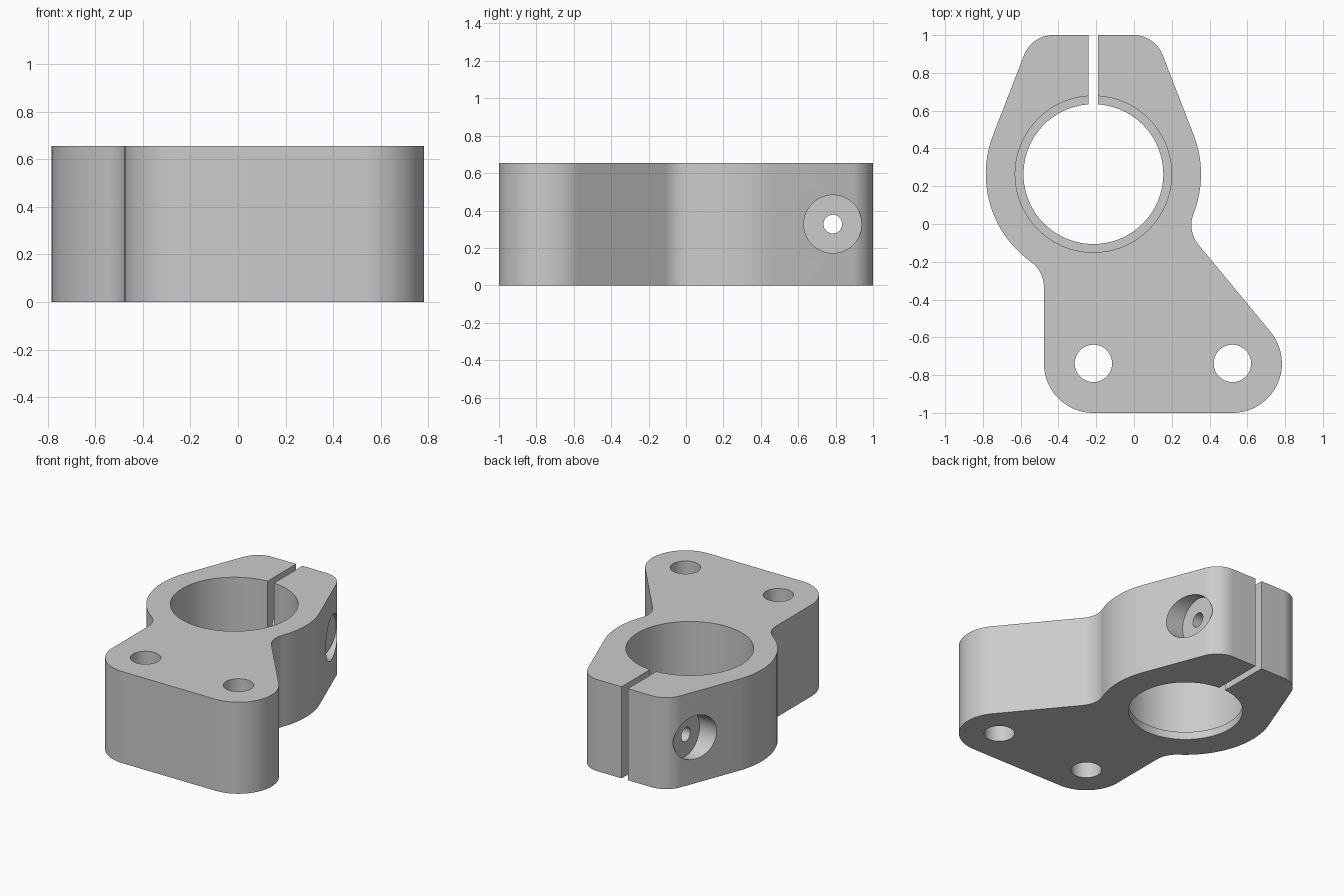
import bpy, bmesh, math
from mathutils import Vector, Matrix

cube = bpy.data.objects.get("Cube")
if cube:
    bpy.data.objects.remove(cube, do_unlink=True)

HEIGHT = 0.655
CX, CY = -0.215, 0.264          # bore axis
RING, FILLET, LOBE = 0.57, 0.165, 0.262
FOOT_Y = LOBE - 1
FOOT_X = (CX, 0.521)            # mounting hole positions
BOLT_Y, BOLT_Z = 0.785, HEIGHT / 2

grey = bpy.data.materials.new("plain grey")
grey.use_nodes = True
grey.diffuse_color = (0.6, 0.6, 0.6, 1)
grey.node_tree.nodes["Principled BSDF"].inputs["Base Color"].default_value = (0.6, 0.6, 0.6, 1)


def tangent_outline(circles, step=math.radians(4)):
    """Closed outline round circles (x, y, r); a negative r is a hollow fillet."""
    def normal(a, b):
        d = Vector(b[:2]) - Vector(a[:2])
        ratio = max(-1, min(1, (a[2] - b[2]) / d.length))
        return math.atan2(d.y, d.x) - math.acos(ratio)
    points = []
    for i, (x, y, r) in enumerate(circles):
        start = normal(circles[i - 1], circles[i])
        end = normal(circles[i], circles[(i + 1) % len(circles)])
        sign = 1 if r > 0 else -1
        sweep = sign * (((end - start) * sign) % math.tau)
        n = max(1, round(abs(sweep) / step))
        for k in range(n + 1):
            a = start + sweep * k / n
            p = Vector((x + r * math.cos(a), y + r * math.sin(a)))
            if not points or (p - points[-1]).length > 1e-3:
                points.append(p)
    if (points[0] - points[-1]).length < 1e-3:
        points.pop()
    return points


def finish(bm, name):
    bmesh.ops.recalc_face_normals(bm, faces=bm.faces[:])
    mesh = bpy.data.meshes.new(name)
    bm.to_mesh(mesh)
    bm.free()
    mesh.materials.append(grey)
    obj = bpy.data.objects.new(name, mesh)
    bpy.context.collection.objects.link(obj)
    return obj


def cylinder(name, centre, radius, depth, along_x=False, sides=96):
    bm = bmesh.new()
    turn = Matrix.Rotation(math.pi / 2, 4, 'Y') if along_x else Matrix()
    bmesh.ops.create_cone(bm, cap_ends=True, segments=sides, radius1=radius, radius2=radius,
                          depth=depth, matrix=Matrix.Translation(centre) @ turn)
    return finish(bm, name)


def box(name, centre, size):
    bm = bmesh.new()
    bmesh.ops.create_cube(bm, size=1, matrix=Matrix.Translation(centre) @ Matrix.Diagonal((*size, 1)))
    return finish(bm, name)


# Bracket body: foot lobes, hollow fillets, ring and clamp ears
ear_x, ear_y = 0.213, 1 - FILLET
right_fillet_x = 0.469
reach = RING + FILLET
left_fillet_x = CX - LOBE - FILLET
circles = [
    (FOOT_X[0], FOOT_Y, LOBE),
    (FOOT_X[1], FOOT_Y, LOBE),
    (right_fillet_x, CY - math.sqrt(reach**2 - (right_fillet_x - CX)**2), -FILLET),
    (CX, CY, RING),
    (CX + ear_x, ear_y, FILLET),
    (CX - ear_x, ear_y, FILLET),
    (CX, CY, RING),
    (left_fillet_x, CY - math.sqrt(reach**2 - (left_fillet_x - CX)**2), -FILLET),
]
bm = bmesh.new()
base = bm.faces.new([bm.verts.new((p.x, p.y, 0)) for p in tangent_outline(circles)])
top = bmesh.ops.extrude_face_region(bm, geom=[base])["geom"]
bmesh.ops.translate(bm, vec=(0, 0, HEIGHT), verts=[v for v in top if isinstance(v, bmesh.types.BMVert)])
body = finish(bm, "clamp_bracket")

# Cutters: stepped bore, clamp slot, mounting holes, bolt hole and its counterbores
LIP = 0.055
cutters = [
    cylinder("bore_cutter", (CX, CY, LIP + 0.5), 0.414, 1, sides=128),
    cylinder("lip_cutter", (CX, CY, 0.3), 0.37, 1, sides=128),
    box("slot_cutter", (CX, CY + 0.5, 0.3), (0.05, 1, 1)),
    cylinder("bolt_cutter", (CX, BOLT_Y, BOLT_Z), 0.05, 2, along_x=True, sides=48),
]
for x in FOOT_X:
    cutters.append(cylinder("mounting_hole_cutter", (x, FOOT_Y, 0.3), 0.099, 1, sides=64))
for side in (-1, 1):
    cutters.append(cylinder("counterbore_cutter", (CX + side * (0.333 + 0.25), BOLT_Y, BOLT_Z),
                            0.155, 0.5, along_x=True, sides=64))

bpy.ops.object.select_all(action='DESELECT')
bpy.context.view_layer.objects.active = body
body.select_set(True)
for cutter in cutters:
    cutter.hide_render = True
    cut = body.modifiers.new("cut", 'BOOLEAN')
    cut.operation = 'DIFFERENCE'
    cut.solver = 'EXACT'
    cut.object = cutter
    bpy.ops.object.modifier_apply(modifier=cut.name)
    bpy.data.objects.remove(cutter, do_unlink=True)

bpy.ops.object.shade_smooth_by_angle(angle=math.radians(25))
